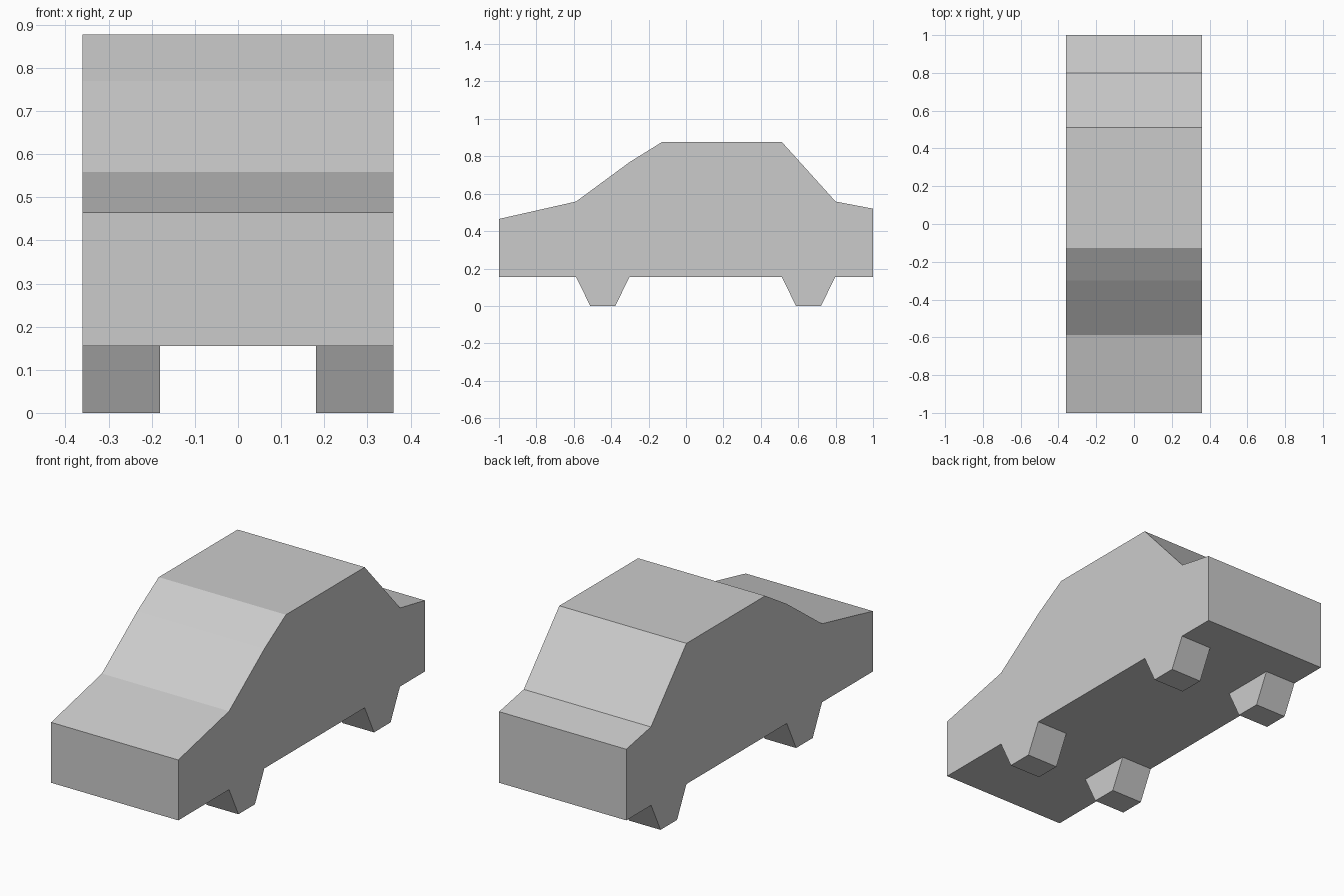
import bpy, bmesh

if "Cube" in bpy.data.objects:
    bpy.data.objects.remove(bpy.data.objects["Cube"])

HALF_WIDTH = 0.361
FLOOR = 0.155


def extrude_profile(name, profile, x0, x1):
    """Solid made from a (y, z) side profile, extruded from x0 to x1."""
    bm = bmesh.new()
    face = bm.faces.new([bm.verts.new((x0, y, z)) for y, z in profile])
    ext = bmesh.ops.extrude_face_region(bm, geom=[face], use_keep_orig=True)
    verts = [g for g in ext["geom"] if isinstance(g, bmesh.types.BMVert)]
    bmesh.ops.translate(bm, verts=verts, vec=(x1 - x0, 0, 0))
    bmesh.ops.recalc_face_normals(bm, faces=bm.faces)
    mesh = bpy.data.meshes.new(name)
    bm.to_mesh(mesh)
    bm.free()
    obj = bpy.data.objects.new(name, mesh)
    bpy.context.collection.objects.link(obj)
    return obj


# Car body: bonnet, two-step windscreen, roof, rear window, boot
extrude_profile("car_body", [
    (-1, FLOOR), (-1, 0.465), (-0.588, 0.558), (-0.30, 0.77), (-0.127, 0.877),
    (0.512, 0.877), (0.80, 0.558), (1, 0.52), (1, FLOOR),
], -HALF_WIDTH, HALF_WIDTH)

# Tapered wheel blocks, mirrored left to right
for label, y in (("front", -0.445), ("rear", 0.655)):
    wheel = extrude_profile(label + "_wheels", [
        (y - 0.143, FLOOR), (y + 0.143, FLOOR), (y + 0.067, 0), (y - 0.067, 0),
    ], 0.181, HALF_WIDTH)
    wheel.modifiers.new("Mirror", 'MIRROR').use_axis = (True, False, False)
